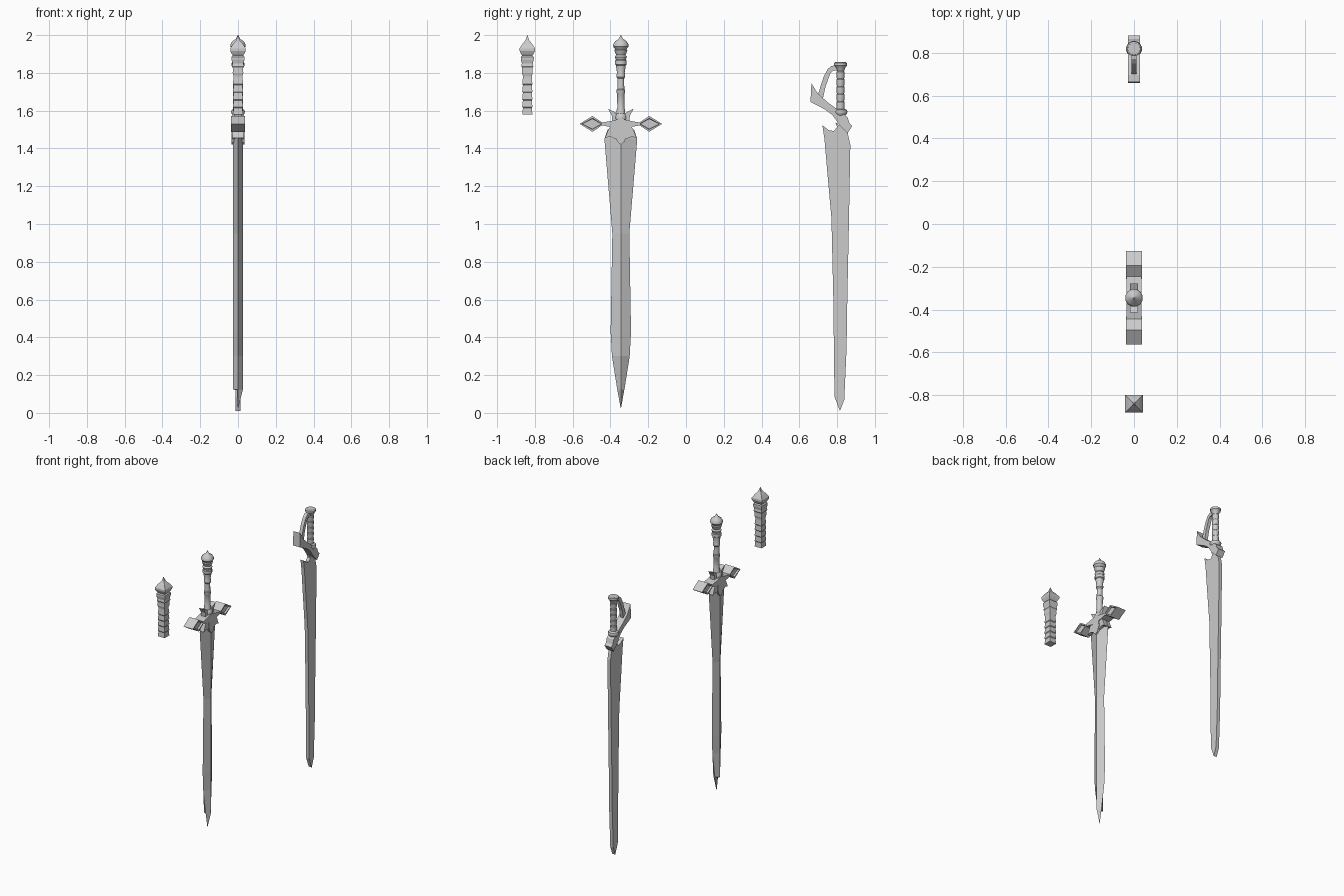
import bpy, bmesh, math
from mathutils import Vector


def finish(name, bm, smooth=False):
    bmesh.ops.recalc_face_normals(bm, faces=bm.faces[:])
    me = bpy.data.meshes.new(name)
    bm.to_mesh(me)
    bm.free()
    ob = bpy.data.objects.new(name, me)
    bpy.context.collection.objects.link(ob)
    if smooth:
        bpy.context.view_layer.objects.active = ob
        ob.select_set(True)
        bpy.ops.object.shade_smooth_by_angle(angle=math.radians(35))
        ob.select_set(False)
    return ob


def loft(name, rings, smooth=False):
    """Skin a list of equal-length point rings, capping both ends."""
    bm = bmesh.new()
    rows = [[bm.verts.new(p) for p in r] for r in rings]
    n = len(rows[0])
    for a, b in zip(rows, rows[1:]):
        for i in range(n):
            j = (i + 1) % n
            bm.faces.new((a[i], a[j], b[j], b[i]))
    bm.faces.new(rows[0])
    bm.faces.new(rows[-1])
    return finish(name, bm, smooth)


def lathe(name, y, profile, n=12, smooth=True):
    """Turned part; with n=4 the radius is the half width of a square."""
    k = 1 / math.cos(math.pi / 4) if n == 4 else 1
    ang = [2 * math.pi * (i + 0.5) / n for i in range(n)]
    return loft(name, [[(r * k * math.cos(a), y + r * k * math.sin(a), z) for a in ang]
                       for r, z in profile], smooth)


def slab(name, pts, hx, recess=0.0):
    """Side-view outline (y, z) given thickness in x, with optional recessed panels."""
    bm = bmesh.new()
    a = [bm.verts.new((-hx, y, z)) for y, z in pts]
    b = [bm.verts.new((hx, y, z)) for y, z in pts]
    caps = [bm.faces.new(a), bm.faces.new(b)]
    for i in range(len(pts)):
        j = (i + 1) % len(pts)
        bm.faces.new((a[i], a[j], b[j], b[i]))
    bmesh.ops.recalc_face_normals(bm, faces=bm.faces[:])
    if recess:
        bmesh.ops.inset_individual(bm, faces=caps, thickness=0.012)
        bmesh.ops.inset_individual(bm, faces=caps, thickness=0.003, depth=-recess)
    return finish(name, bm)


# --- Square grip on its own ---
GY = -0.84
ridges = []
for i in range(5):
    z = 1.58 + i * 0.04
    ridges += [(0.027, z), (0.0235, z + 0.035)]
lathe("square_grip", GY, ridges + [
    (0.024, 1.785), (0.028, 1.80), (0.027, 1.825), (0.032, 1.835), (0.029, 1.85),
    (0.034, 1.87), (0.034, 1.885), (0.026, 1.893)], 4, False)
lathe("square_pommel", GY, [
    (0.026, 1.89), (0.033, 1.90), (0.041, 1.917), (0.041, 1.93), (0.026, 1.953),
    (0.010, 1.972), (0.001, 2.0)], 4, False)

# --- Broad sword: blade with diamond section ---
SY = -0.345
blade = [(0.025, 0.001, 0.001, 0.001), (0.12, 0.018, 0.025, 0.006),
         (0.124, 0.019, 0.026, 0.027), (0.30, 0.047, 0.027, 0.027),
         (0.43, 0.054, 0.027, 0.027), (0.95, 0.045, 0.027, 0.027),
         (1.45, 0.087, 0.027, 0.027), (1.50, 0.070, 0.027, 0.027)]
loft("broad_blade", [[(r, SY, z), (0, SY + w, z), (-l, SY, z), (0, SY - w, z)]
                     for z, w, r, l in blade])

# Crossguard: mirrored arms, diamonds, wings and leaves
for side, s in (("left", -1), ("right", 1)):
    def m(pts):
        return [(SY + s * y, z) for y, z in pts]
    slab("guard_diamond_" + side, m([(0.088, 1.53), (0.15, 1.572), (0.218, 1.53),
                                     (0.15, 1.488)]), 0.037, 0.012)
    slab("guard_arm_" + side, m([(0, 1.558), (0.05, 1.546), (0.10, 1.537),
                                 (0.10, 1.523), (0.05, 1.512), (0, 1.50)]), 0.035)
    slab("guard_wing_" + side, m([(0.010, 1.55), (0.027, 1.59), (0.068, 1.61),
                                  (0.048, 1.575), (0.045, 1.545)]), 0.018)
    slab("guard_leaf_" + side, m([(0.0, 1.53), (0.05, 1.525), (0.066, 1.50),
                                  (0.084, 1.455), (0.058, 1.463), (0.03, 1.45),
                                  (0.0, 1.46)]), 0.030)
slab("guard_centre_leaf", [(SY + y, z) for y, z in (
    (-0.028, 1.53), (0.028, 1.53), (0.034, 1.47), (0.018, 1.435), (0, 1.42),
    (-0.018, 1.435), (-0.034, 1.47))], 0.035)
lathe("guard_ball", SY, [(0.034 * math.cos(math.radians(a)) + 0.0005,
                          1.562 + 0.034 * math.sin(math.radians(a)))
                         for a in range(-90, 91, 20)], 12)

# Turned grip and pommel
lathe("broad_grip", SY, [
    (0.024, 1.57), (0.024, 1.60), (0.019, 1.615), (0.021, 1.69), (0.024, 1.695),
    (0.024, 1.71), (0.019, 1.715), (0.018, 1.77), (0.024, 1.778), (0.024, 1.79),
    (0.021, 1.80), (0.027, 1.84), (0.032, 1.845), (0.032, 1.865), (0.027, 1.87),
    (0.033, 1.885), (0.022, 1.90)], 12)
lathe("broad_pommel", SY, [
    (0.022, 1.89), (0.031, 1.905), (0.036, 1.92), (0.031, 1.925), (0.042, 1.94),
    (0.042, 1.95), (0.032, 1.967), (0.012, 1.98), (0.001, 2.0)], 12)

# --- Sabre: flat blade, slanted guard, knuckle bow ---
slab("sabre_blade", [
    (0.722, 1.524), (0.754, 1.497), (0.782, 1.492), (0.80, 1.513), (0.79, 1.54),
    (0.855, 1.487), (0.870, 1.418), (0.863, 1.03), (0.854, 0.60), (0.850, 0.34),
    (0.838, 0.07), (0.815, 0.01), (0.786, 0.085), (0.780, 0.60), (0.770, 1.03),
    (0.749, 1.265), (0.733, 1.45)], 0.012)
slab("sabre_guard", [
    (0.664, 1.746), (0.696, 1.693), (0.749, 1.645), (0.80, 1.608), (0.855, 1.565),
    (0.865, 1.534), (0.881, 1.519), (0.855, 1.481), (0.817, 1.518), (0.775, 1.577),
    (0.735, 1.607), (0.659, 1.646)], 0.027)
slab("knuckle_bow", [
    (0.808, 1.841), (0.77, 1.837), (0.75, 1.82), (0.728, 1.778), (0.703, 1.70),
    (0.69, 1.65), (0.722, 1.65), (0.738, 1.725), (0.765, 1.80), (0.78, 1.812),
    (0.808, 1.812)], 0.012)
HY = 0.818
wraps = []
for i in range(5):
    z = 1.615 + i * 0.04
    wraps += [(0.021, z), (0.023, z + 0.03), (0.0195, z + 0.034)]
lathe("sabre_grip", HY, [(0.022, 1.55)] + wraps + [
    (0.022, 1.815), (0.028, 1.83), (0.035, 1.838), (0.035, 1.852), (0.028, 1.857)])
lathe("sabre_collar", HY, [
    (0.025, 1.572), (0.036, 1.585), (0.038, 1.595), (0.034, 1.604), (0.022, 1.61)])
